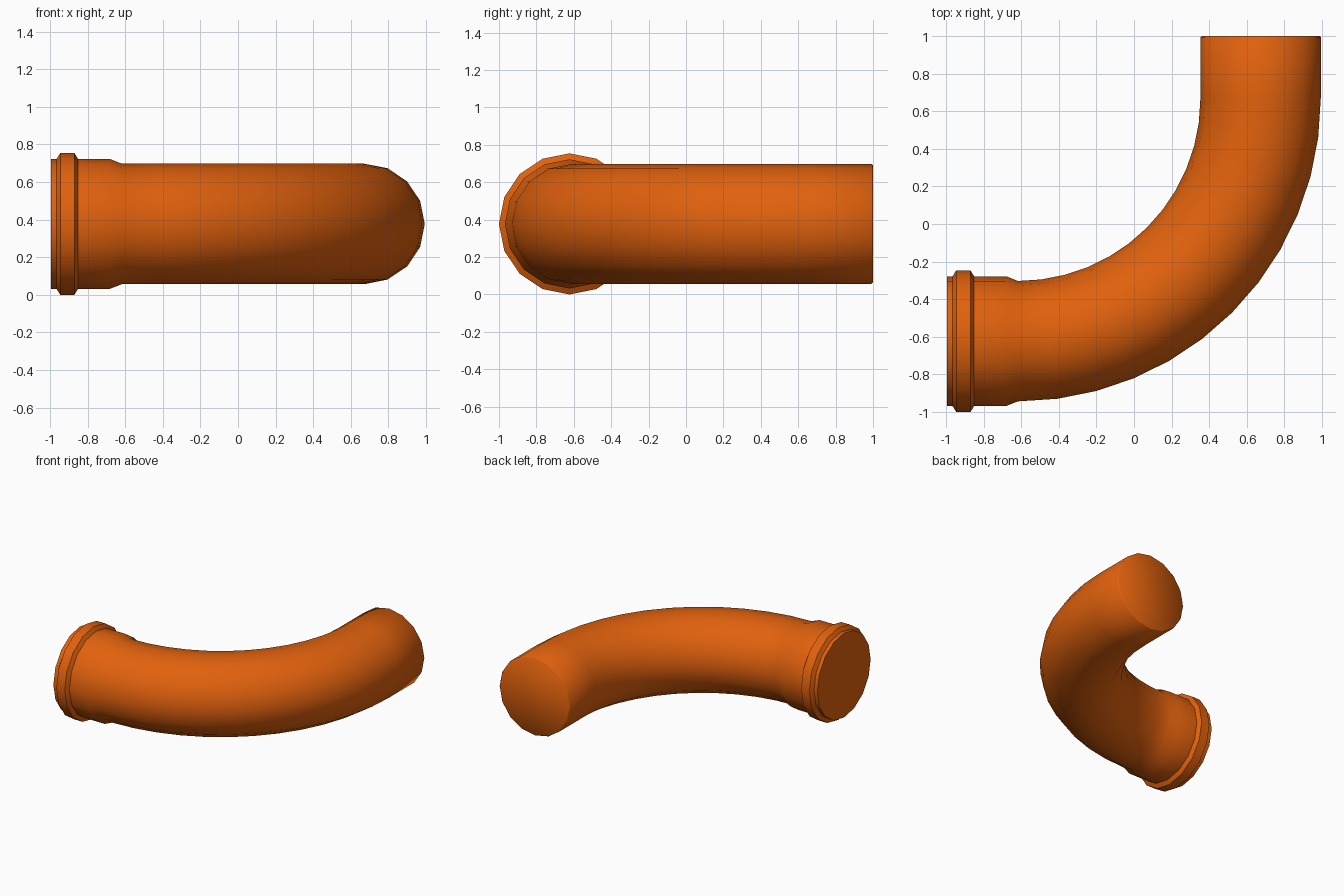
import bpy, bmesh, math
from mathutils import Vector

if "Cube" in bpy.data.objects:
    bpy.data.objects.remove(bpy.data.objects["Cube"])

SIDES, R, BEND, STEPS = 16, 0.32, 1.29, 12
AXIS_Y, AXIS_Z, OUT_X = -0.623, 0.377, 0.673
CX, CY = OUT_X - BEND, AXIS_Y + BEND      # bend centre in plan

# Stations along the pipe: (x, y, heading angle, radius)
stations = []

# Socket with raised sealing ring and taper
for x, r in [(-0.995, 0.345), (-0.965, 0.345), (-0.945, 0.377), (-0.87, 0.377),
             (-0.85, 0.345), (-0.68, 0.345)]:
    stations.append((x, AXIS_Y, 0.0, r))

# Quarter bend
for i in range(STEPS + 1):
    a = math.radians(90) * i / STEPS
    stations.append((CX + BEND * math.sin(a), CY - BEND * math.cos(a), a, R))

# Straight outlet with a fine chamfer at the lip
for y, r in [(0.993, R), (0.999, R - 0.006)]:
    stations.append((OUT_X, y, math.radians(90), r))

# Sweep the 16-sided section through the stations
bm = bmesh.new()
rings = []
for x, y, a, r in stations:
    side = Vector((-math.sin(a), math.cos(a), 0))
    ring = []
    for k in range(SIDES):
        t = math.tau * k / SIDES
        ring.append(bm.verts.new(Vector((x, y, AXIS_Z)) + side * (r * math.cos(t))
                                 + Vector((0, 0, r * math.sin(t)))))
    rings.append(ring)
for p, q in zip(rings, rings[1:]):
    for k in range(SIDES):
        n = (k + 1) % SIDES
        bm.faces.new((p[k], p[n], q[n], q[k]))

# End caps
bm.faces.new(rings[0])
bm.faces.new(rings[-1])
bmesh.ops.recalc_face_normals(bm, faces=bm.faces[:])

mesh = bpy.data.meshes.new("pipe_elbow")
bm.to_mesh(mesh)
bm.free()
elbow = bpy.data.objects.new("pipe_elbow", mesh)
bpy.context.collection.objects.link(elbow)

# Orange plastic
mat = bpy.data.materials.new("orange_plastic")
mat.diffuse_color = (0.75, 0.12, 0.004, 1)
mat.use_nodes = True
mat.node_tree.nodes["Principled BSDF"].inputs["Base Color"].default_value = mat.diffuse_color
mesh.materials.append(mat)

# Smooth walls, crisp socket steps
bpy.context.view_layer.objects.active = elbow
elbow.select_set(True)
bpy.ops.object.shade_smooth_by_angle(angle=math.radians(48))
